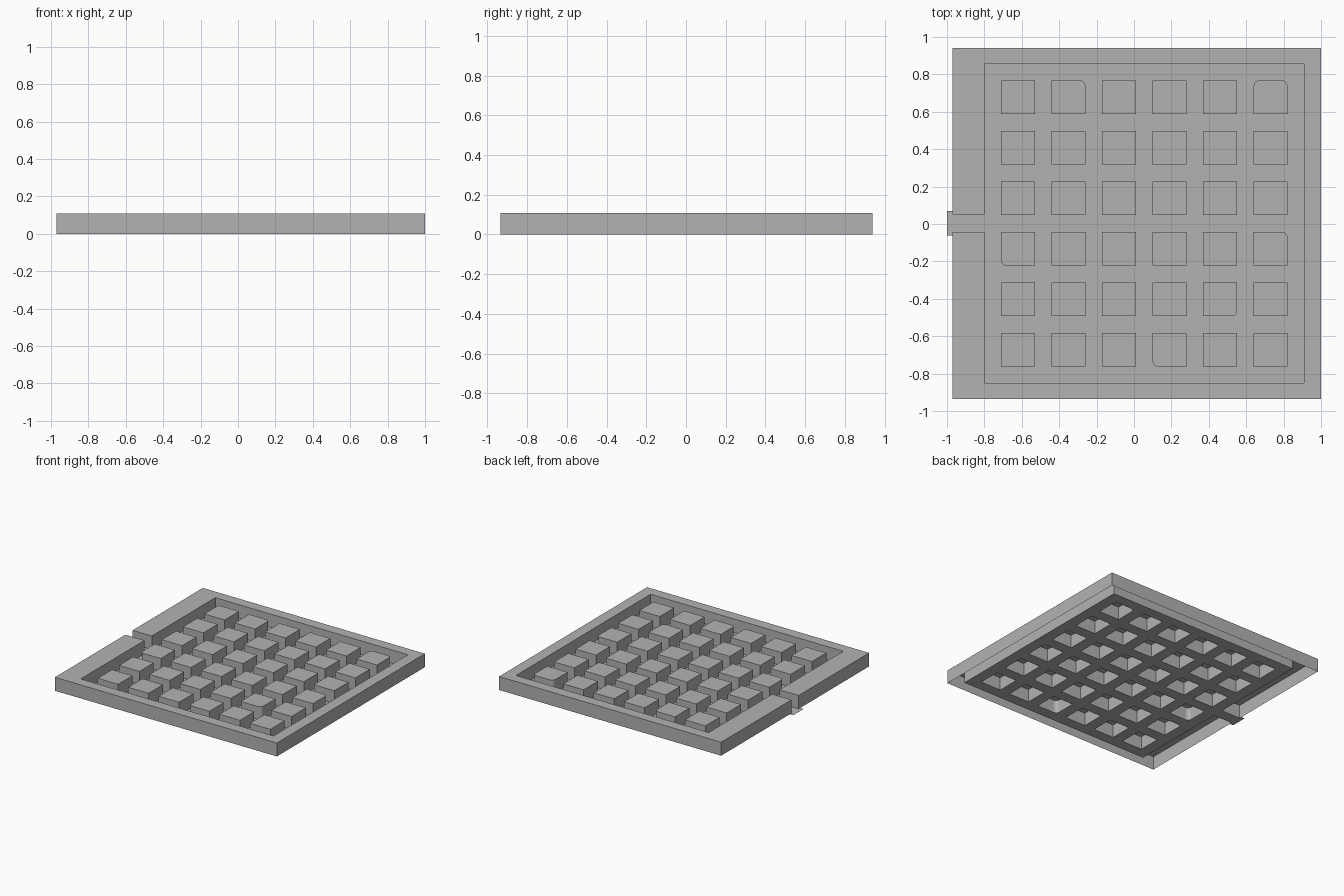
import bpy, bmesh, math

if "Cube" in bpy.data.objects:
    bpy.data.objects.remove(bpy.data.objects["Cube"])

H = 0.108                    # rim height
BLOCK_H = 0.104              # block height
SIZE, PITCH = 0.181, 0.27    # block width and spacing
X0, Y0 = -0.71, -0.763       # lower left corner of first block
R = 0.028                    # rounded corner radius

grey = bpy.data.materials.new("plain grey")
grey.diffuse_color = (0.45, 0.45, 0.45, 1)
grey.use_nodes = True
grey.node_tree.nodes["Principled BSDF"].inputs["Base Color"].default_value = grey.diffuse_color


def finish(bm, name):
    mesh = bpy.data.meshes.new(name)
    bm.to_mesh(mesh)
    bm.free()
    mesh.materials.append(grey)
    obj = bpy.data.objects.new(name, mesh)
    bpy.context.collection.objects.link(obj)
    return obj


def open_prism(bm, outline, h):
    """Top cap and side walls, open underneath (outline anticlockwise)."""
    low = [bm.verts.new((x, y, 0)) for x, y in outline]
    top = [bm.verts.new((x, y, h)) for x, y in outline]
    bm.faces.new(top)
    n = len(outline)
    for i in range(n):
        j = (i + 1) % n
        bm.faces.new((low[i], low[j], top[j], top[i]))


def block_outline(x, y, rounded):
    """Square; corners 0..3 run anticlockwise from lower left."""
    pts = []
    for c, (sx, sy) in enumerate(((0, 0), (1, 0), (1, 1), (0, 1))):
        px, py = x + sx * SIZE, y + sy * SIZE
        if c not in rounded:
            pts.append((px, py))
            continue
        cx, cy = px + R * (1 - 2 * sx), py + R * (1 - 2 * sy)
        for k in range(4):
            a = math.pi + c * math.pi / 2 + k * math.pi / 6
            pts.append((cx + R * math.cos(a), cy + R * math.sin(a)))
    return pts


# A few blocks have rounded corners: (column, row) -> corners
rounded = {(1, 5): (2,), (5, 5): (2, 3), (0, 2): (0,),
           (5, 2): (2,), (4, 1): (1,), (3, 0): (0,)}
outlines = [block_outline(X0 + i * PITCH, Y0 + j * PITCH, rounded.get((i, j), ()))
            for i in range(6) for j in range(6)]

# Hollow blocks
bm = bmesh.new()
for o in outlines:
    open_prism(bm, o, BLOCK_H)
finish(bm, "blocks")

# Hollow rim, a C shape with a slot through the left side
L, Rt, F, B = -0.97, 1.0, -0.935, 0.94
l, r, f, b = -0.80, 0.91, -0.85, 0.855
s0, s1 = -0.042, 0.05
bm = bmesh.new()
open_prism(bm, [(L, s0), (L, F), (Rt, F), (Rt, B), (L, B), (L, s1),
                (l, s1), (l, b), (r, b), (r, f), (l, f), (l, s0)], H)
finish(bm, "rim")

# Floor sheet with the slot strip and flared tab, holes under the blocks
floor = [(l, f), (r, f), (r, b), (l, b), (l, s1), (L, s1), (L, 0.07),
         (-1, 0.07), (-1, -0.062), (L, -0.062), (L, s0), (l, s0)]
bm = bmesh.new()
edges = []
for o in [floor] + outlines:
    v = [bm.verts.new((x, y, 0)) for x, y in o]
    edges += [bm.edges.new((v[i], v[i - 1])) for i in range(len(v))]
bmesh.ops.triangle_fill(bm, edges=edges, use_beauty=True, normal=(0, 0, 1))
for face in bm.faces:
    if face.normal.z < 0:
        face.normal_flip()
bmesh.ops.dissolve_limit(bm, angle_limit=0.01, verts=[], edges=bm.edges[:])
finish(bm, "floor")
